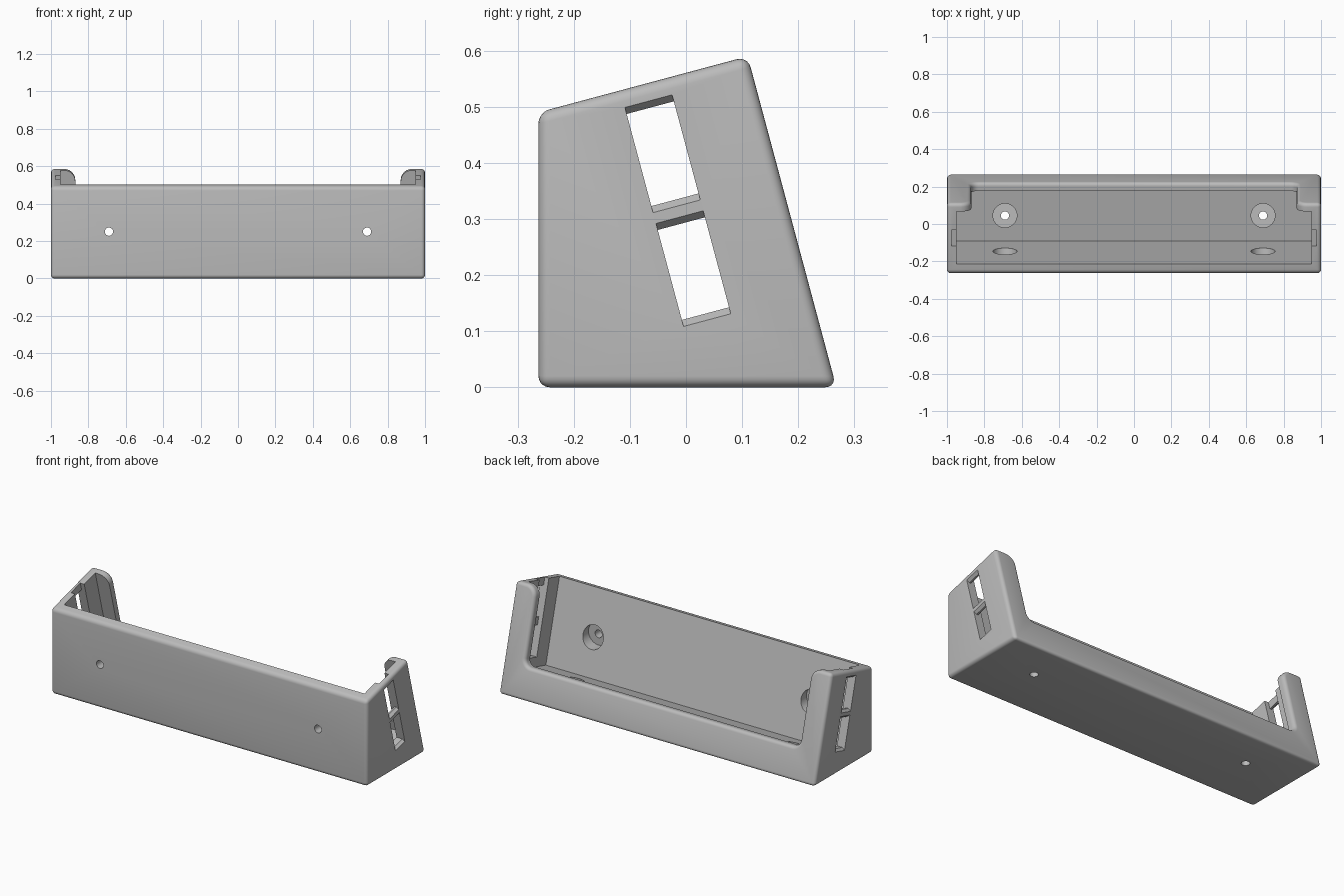
import bpy, bmesh, math
from mathutils import Vector, Matrix

if "Cube" in bpy.data.objects:
    bpy.data.objects.remove(bpy.data.objects["Cube"])

T = math.radians(15)                 # lean of the holder
C, S = math.cos(T), math.sin(T)
OY, OZ = -0.09, 0.042                # lowest inner corner of the cavity
TOP, BACK = 0.4775, 0.335            # top and back planes in the leaning frame


def lean(x, u, v):
    """Leaning frame (u = depth, v = height) to world."""
    return Vector((x, OY + u * C - v * S, OZ + u * S + v * C))


def prism(name, first, second):
    """Solid between two matching outlines."""
    bm = bmesh.new()
    a = [bm.verts.new(p) for p in first]
    b = [bm.verts.new(p) for p in second]
    n = len(a)
    bm.faces.new(a)
    bm.faces.new(b[::-1])
    for i in range(n):
        bm.faces.new((a[i], b[i], b[(i + 1) % n], a[(i + 1) % n]))
    bmesh.ops.recalc_face_normals(bm, faces=bm.faces)
    me = bpy.data.meshes.new(name)
    bm.to_mesh(me)
    bm.free()
    ob = bpy.data.objects.new(name, me)
    bpy.context.collection.objects.link(ob)
    return ob


def lean_box(name, x0, x1, u0, u1, v0, v1):
    q = [(u0, v0), (u1, v0), (u1, v1), (u0, v1)]
    return prism(name, [lean(x0, *p) for p in q], [lean(x1, *p) for p in q])


def rod(name, start, end, r):
    """Cylinder between two points."""
    start, end = Vector(start), Vector(end)
    rot = (end - start).to_track_quat('Z', 'Y').to_matrix()
    ring = [rot @ Vector((r * math.cos(k * math.tau / 40), r * math.sin(k * math.tau / 40), 0))
            for k in range(40)]
    return prism(name, [start + p for p in ring], [end + p for p in ring])


def cut(ob, cutters):
    for c in cutters:
        c.hide_render = True
        m = ob.modifiers.new("cut", 'BOOLEAN')
        m.operation, m.solver, m.object = 'DIFFERENCE', 'EXACT', c
    bpy.context.view_layer.update()
    dg = bpy.context.evaluated_depsgraph_get()
    me = bpy.data.meshes.new_from_object(ob.evaluated_get(dg))
    ob.modifiers.clear()
    ob.data = me
    for c in cutters:
        bpy.data.objects.remove(c)


# body: wedge profile run along x
def back_y(z):
    return OY + (BACK - (z - OZ) * S) / C


corner = lean(0, BACK, TOP)
front_z = OZ + (TOP + (-0.263 - OY) * S) / C
side = [(-0.263, 0), (back_y(0), 0), (corner.y, corner.z), (-0.263, front_z)]
body = prism("holder_body", [(-1, y, z) for y, z in side], [(1, y, z) for y, z in side])

# leaning cavity, and the back opening that leaves a lip and two corner posts
cavity = lean_box("cavity_cutter", -0.95, 0.95, 0, 0.29, 0, 0.7)
half = []
for k in range(7):                   # concave corner at the lip
    a = math.radians(-90 + 15 * k)
    half.append((0.83 + 0.04 * math.cos(a), 0.09 + 0.04 * math.sin(a)))
for k in range(9):                   # rounded post top
    a = math.radians(180 - 10 * k)
    half.append((0.93 + 0.06 * math.cos(a), TOP - 0.06 + 0.06 * math.sin(a)))
half += [(0.944, half[-1][1] + 0.0043), (0.944, 0.7)]
outline = half + [(-x, v) for x, v in reversed(half)]
opening = prism("opening_cutter", [lean(x, 0.2, v) for x, v in outline],
                [lean(x, 0.5, v) for x, v in outline])
cut(body, [cavity, opening])

# round every outer edge
bm = bmesh.new()
bm.from_mesh(body.data)
bmesh.ops.remove_doubles(bm, verts=bm.verts, dist=1e-5)
bmesh.ops.dissolve_limit(bm, angle_limit=0.01, verts=bm.verts, edges=bm.edges)
nb = Vector((0, C, S))


def outer(f):
    p, n = f.calc_center_median(), f.normal
    return (abs(n.x) > 0.99 and abs(p.x) > 0.99 or n.z < -0.99 or n.y < -0.99
            or n.dot(nb) > 0.99 and (p - lean(0, BACK, 0)).dot(nb) > -0.01)


edges = [e for e in bm.edges if len(e.link_faces) == 2 and e.calc_face_angle_signed() > 0.4
         and any(outer(f) for f in e.link_faces)]
bmesh.ops.bevel(bm, geom=edges, offset=0.02, segments=5, profile=0.5,
                affect='EDGES', clamp_overlap=False)
bm.to_mesh(body.data)
bm.free()

# side grooves, side windows with flared ends, counterbored screw holes
cutters = []
for s in (-1, 1):
    cutters.append(lean_box("groove_cutter", s * 0.94, s * 0.975, 0.10, 0.187, 0.054, 0.7))
    for a, b in ((0.054, 0.22), (0.264, 0.434)):
        q = [(0.9, a), (0.985, a), (1.01, a - 0.02), (1.01, b + 0.02), (0.985, b), (0.9, b)]
        cutters.append(prism("window_cutter", [lean(s * x, 0.10, v) for x, v in q],
                             [lean(s * x, 0.187, v) for x, v in q]))
    x = s * 0.69
    cutters += [rod("front_hole_cutter", (x, -0.4, 0.25), (x, -0.1, 0.25), 0.022),
                rod("front_bore_cutter", (x, -0.195, 0.25), (x, -0.05, 0.25), 0.064),
                rod("floor_hole_cutter", (x, 0.045, -0.1), (x, 0.045, 0.12), 0.022),
                rod("floor_bore_cutter", (x, 0.045, 0.04), (x, 0.045, 0.16), 0.064)]
cut(body, cutters)

# single grey material and smooth shading
mat = bpy.data.materials.new("grey_plastic")
mat.diffuse_color = (0.5, 0.5, 0.5, 1)
mat.use_nodes = True
mat.node_tree.nodes["Principled BSDF"].inputs["Base Color"].default_value = mat.diffuse_color
body.data.materials.clear()
body.data.materials.append(mat)
bpy.context.view_layer.objects.active = body
body.select_set(True)
bpy.ops.object.shade_smooth_by_angle(angle=math.radians(30))
